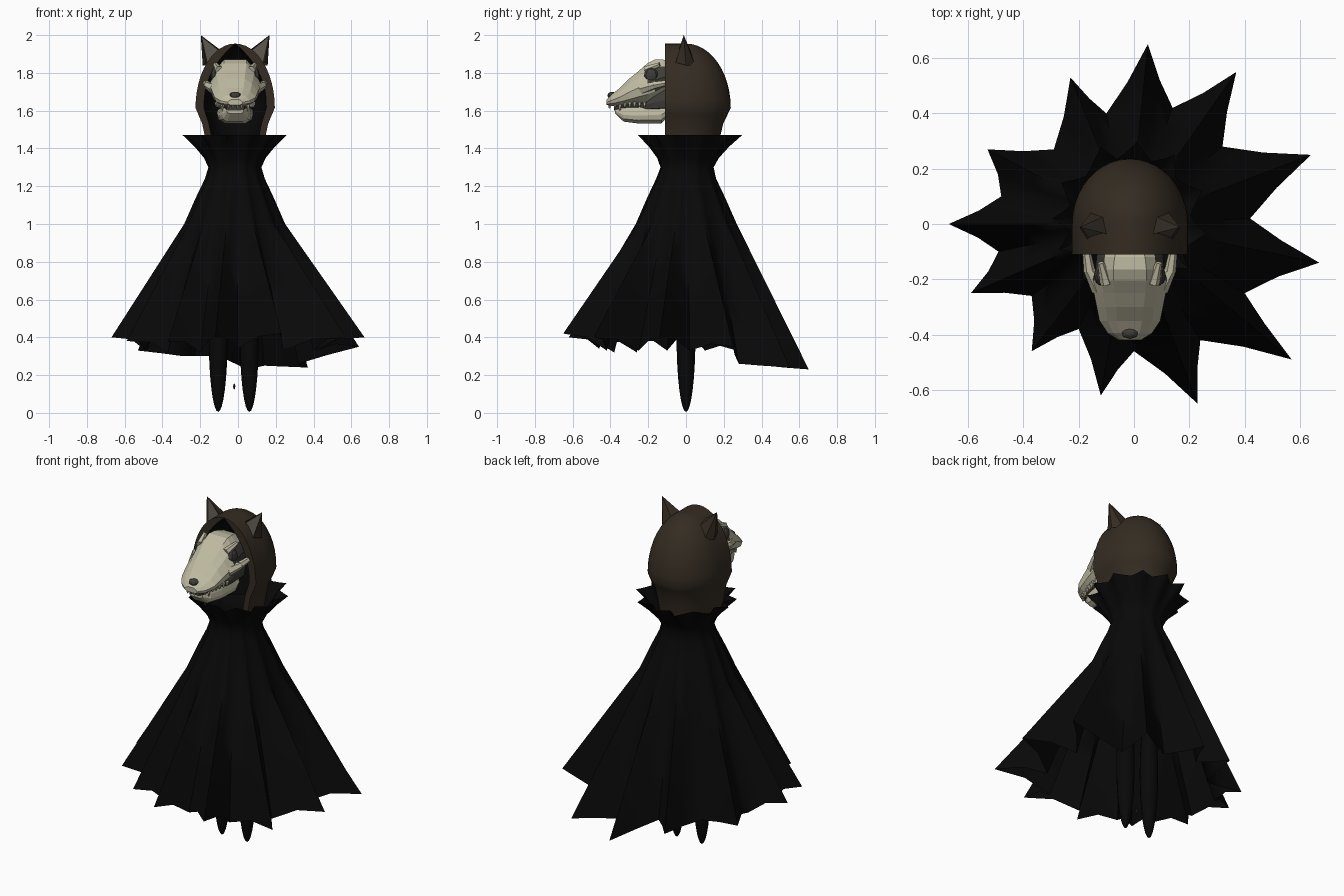
import bpy, bmesh, math
from mathutils import Vector

if "Cube" in bpy.data.objects:
    bpy.data.objects.remove(bpy.data.objects["Cube"])

CX = -0.015  # middle of the figure


def material(name, r, g, b):
    m = bpy.data.materials.new(name)
    m.use_nodes = True
    m.diffuse_color = (r, g, b, 1)
    shader = m.node_tree.nodes["Principled BSDF"]
    shader.inputs["Base Color"].default_value = (r, g, b, 1)
    shader.inputs["Roughness"].default_value = 0.9
    return m


BLACK = material("black cloth", 0.0025, 0.0025, 0.0025)
BROWN = material("brown hood", 0.035, 0.025, 0.016)
GREY = material("inner ear grey", 0.09, 0.082, 0.068)
BONE = material("bone", 0.52, 0.495, 0.36)
HOLLOW = material("socket grey", 0.05, 0.047, 0.04)


def finish(name, bm, mats, smooth=None):
    bmesh.ops.remove_doubles(bm, verts=bm.verts, dist=0.0005)
    bmesh.ops.recalc_face_normals(bm, faces=bm.faces)
    mesh = bpy.data.meshes.new(name)
    bm.to_mesh(mesh)
    bm.free()
    for m in mats:
        mesh.materials.append(m)
    ob = bpy.data.objects.new(name, mesh)
    bpy.context.collection.objects.link(ob)
    if smooth:
        bpy.ops.object.select_all(action="DESELECT")
        ob.select_set(True)
        bpy.context.view_layer.objects.active = ob
        bpy.ops.object.shade_smooth_by_angle(angle=math.radians(smooth))


def loft(bm, rings, caps=False, rule=None):
    """Skin closed rings; rule(row, column) gives the material index."""
    rows = [[bm.verts.new(p) for p in ring] for ring in rings]
    n = len(rows[0])
    for k, (a, b) in enumerate(zip(rows, rows[1:])):
        for i in range(n):
            j = (i + 1) % n
            f = bm.faces.new((a[i], a[j], b[j], b[i]))
            f.material_index = rule(k, i) if rule else 0
    if caps:
        bm.faces.new(rows[0])
        bm.faces.new(rows[-1])


def spike(bm, start, end, r0, r1, sides=6):
    start, end = Vector(start), Vector(end)
    turn = (end - start).to_track_quat("Z", "Y")
    rings = []
    for p, r in ((start, r0), (end, r1)):
        rings.append([p + turn @ Vector((r * math.cos(a), r * math.sin(a), 0))
                      for a in (math.tau * i / sides for i in range(sides))])
    loft(bm, rings, True)


def blob(name, centre, radii, mat, segs=8, rings=6, smooth=None):
    bm = bmesh.new()
    bmesh.ops.create_uvsphere(bm, u_segments=segs, v_segments=rings, radius=1)
    bmesh.ops.scale(bm, vec=radii, verts=bm.verts)
    bmesh.ops.translate(bm, vec=centre, verts=bm.verts)
    finish(name, bm, [mat], smooth)


# Cloak: pleats run from a narrow neck to a ragged hem, alternating tip and valley
hem = [(.05, .65, .23), (.14, .42, .25), (.37, .55, .24), (.32, .28, .26),
       (.64, .25, .35), (.42, .02, .33), (.67, -.14, .40), (.40, -.25, .33),
       (.57, -.49, .40), (.24, -.42, .33), (.23, -.65, .42), (0, -.46, .34),
       (-.12, -.62, .40), (-.2, -.38, .32), (-.37, -.46, .38), (-.37, -.26, .32),
       (-.59, -.25, .38), (-.49, -.1, .33), (-.67, 0, .40), (-.48, .1, .33),
       (-.53, .27, .33), (-.29, .27, .30), (-.23, .53, .30), (-.1, .40, .30)]
edge = []
for i, p in enumerate(hem):
    p, q = Vector(p), Vector(hem[(i + 1) % len(hem)])
    mid = (p + q) / 2
    lift = .025 if mid.y < .25 else 0
    edge += [p, Vector((mid.x * .975, mid.y * .975, mid.z + lift))]


def pleat_ring(z, tip, valley, shift=0):
    """Ring under each hem point, wide at tips and narrow at valleys."""
    radii = (tip, tip * .45 + valley * .55, valley, tip * .45 + valley * .55)
    return [Vector((p.x - CX, p.y, 0)).normalized() * radii[i % 4]
            + Vector((CX, shift, z)) for i, p in enumerate(edge)]


bm = bmesh.new()
chest = pleat_ring(1.0, .27, .235)
rings = [[c.lerp(e, t) for c, e in zip(chest, edge)] for t in (1, .8, .6, .4, .2, 0)]
for ring in ((1.14, .208, .188), (1.24, .16, .15), (1.30, .142, .138, .005), (1.35, .165, .155, .01),
             (1.41, .215, .19, .015), (1.472, .28, .22, .02)):
    rings.append(pleat_ring(*ring))
loft(bm, rings)
finish("cloak", bm, [BLACK], 80)

# Legs
for side, x in (("right", -.105), ("left", .06)):
    blob(side + "_leg", (x, 0, .405), (.05, .05, .4), BLACK, 16, 16, 60)
blob("small_charm", (-.02, 0, .14), (.007, .007, .016), BROWN, 6, 4)

# Hood: rounded back, straight sides, pointed front opening with black lining
bm = bmesh.new()
STEPS = 20
SEAM, TOP, FRONT = 1.615, 1.955, -.11


def shell(width, depth, s, z):
    arc = [(width * s * math.cos(a), depth * s * math.sin(a))
           for a in (math.pi * i / STEPS for i in range(STEPS + 1))]
    pts = [(width * s, FRONT)] + arc + [(-width * s, FRONT)]
    return [Vector((CX + x, y, z)) for x, y in pts]


levels = [(1.40, .72, .72), (1.47, .77, .77), (1.53, .83, .84), (1.58, .93, .94)]
for k in range(13):
    t = math.sin(math.pi / 2 * k / 12)
    levels.append((SEAM + (TOP - SEAM) * t, math.sqrt(max(0, 1 - t * t)), 1 - t ** 2.4))
loft(bm, [shell(.21, .237, f, z) + shell(.165, .17, g, z)[::-1] for z, f, g in levels],
     rule=lambda k, i: int(STEPS + 2 < i < 2 * STEPS + 5))
finish("hood", bm, [BROWN, BLACK], 40)

# Ears: leaning cones with a sunken grey front
for side, s in (("right", -1), ("left", 1)):
    bm = bmesh.new()
    tip = bm.verts.new((CX + s * .182, -.012, 2.0))
    base = [bm.verts.new((CX + s * x, y, z)) for x, y, z in
            ((.07, -.04, 1.915), (.155, -.055, 1.855), (.172, .0, 1.84),
             (.135, .048, 1.84), (.075, .035, 1.89))]
    faces = [bm.faces.new((base[i], base[(i + 1) % 5], tip)) for i in range(5)]
    bmesh.ops.recalc_face_normals(bm, faces=faces)
    bmesh.ops.inset_region(bm, faces=[faces[0]], thickness=.007, depth=-.006)
    faces[0].material_index = 1
    finish(side + "_ear", bm, [BROWN, GREY])


# Skull: faceted sections (y, crown half width, half width, top, bottom)
def sections(name, stations, mats, rule=None):
    bm = bmesh.new()
    rings = []
    for y, crown, w, top, low in stations:
        h = top - low
        half = [(crown, top), (.45 * crown + .55 * w, top - .2 * h), (w, top - .52 * h),
                (.92 * w, low + .2 * h), (.6 * w, low)]
        rings.append([(CX + x, y, z) for x, z in half]
                     + [(CX - x, y, z) for x, z in reversed(half)])
    loft(bm, rings, True, rule)
    finish(name, bm, mats)


sections("skull", [(-.06, .04, .115, 1.855, 1.70), (-.12, .055, .12, 1.87, 1.69),
                   (-.165, .06, .125, 1.87, 1.66), (-.205, .06, .135, 1.85, 1.645),
                   (-.25, .055, .13, 1.81, 1.64), (-.30, .05, .12, 1.77, 1.632),
                   (-.35, .045, .11, 1.72, 1.628), (-.395, .035, .08, 1.685, 1.625),
                   (-.42, .018, .04, 1.66, 1.63)], [BONE, HOLLOW],
         lambda k, i: int(k < 3 and i in (1, 7) or k < 2 and i in (2, 6)))
sections("lower_jaw", [(-.10, .08, .095, 1.63, 1.565), (-.13, .08, .095, 1.63, 1.532),
                       (-.25, .075, .085, 1.618, 1.532), (-.33, .06, .07, 1.615, 1.542),
                       (-.375, .035, .045, 1.612, 1.585)], [BONE])
sections("mouth_hollow", [(-.05, .08, .10, 1.76, 1.58), (-.17, .08, .10, 1.70, 1.59),
                          (-.25, .06, .075, 1.66, 1.59), (-.38, .035, .05, 1.65, 1.60)], [HOLLOW])

# Cheekbones arch outward from the muzzle; brows overhang the sockets
cheeks, teeth = bmesh.new(), bmesh.new()
for s in (-1, 1):
    spike(cheeks, (CX + s * .11, -.235, 1.715), (CX + s * .148, -.165, 1.735), .03, .02)
    spike(cheeks, (CX + s * .146, -.17, 1.735), (CX + s * .158, -.09, 1.75), .021, .014)
    spike(cheeks, (CX + s * .085, -.215, 1.815), (CX + s * .105, -.14, 1.845), .022, .012)
    for i in range(7):
        y = -.22 - .026 * i
        x = CX + s * (.098 - .006 * i)
        size = .045 if i == 5 else .026
        spike(teeth, (x, y, 1.645), (x, y, 1.645 - size), .012, .004, 5)
    for i in range(2):
        x = CX + s * (.012 + .022 * i)
        spike(teeth, (x, -.405, 1.64), (x, -.405, 1.612), .009, .004, 5)
finish("cheekbones", cheeks, [BONE])
finish("teeth", teeth, [BONE])

# Eye sockets and nose cavity
for side, s in (("right", -1), ("left", 1)):
    blob(side + "_eye_socket", (CX + s * .108, -.185, 1.785), (.022, .038, .042), HOLLOW)
blob("nose_cavity", (CX, -.392, 1.68), (.032, .024, .02), HOLLOW)
